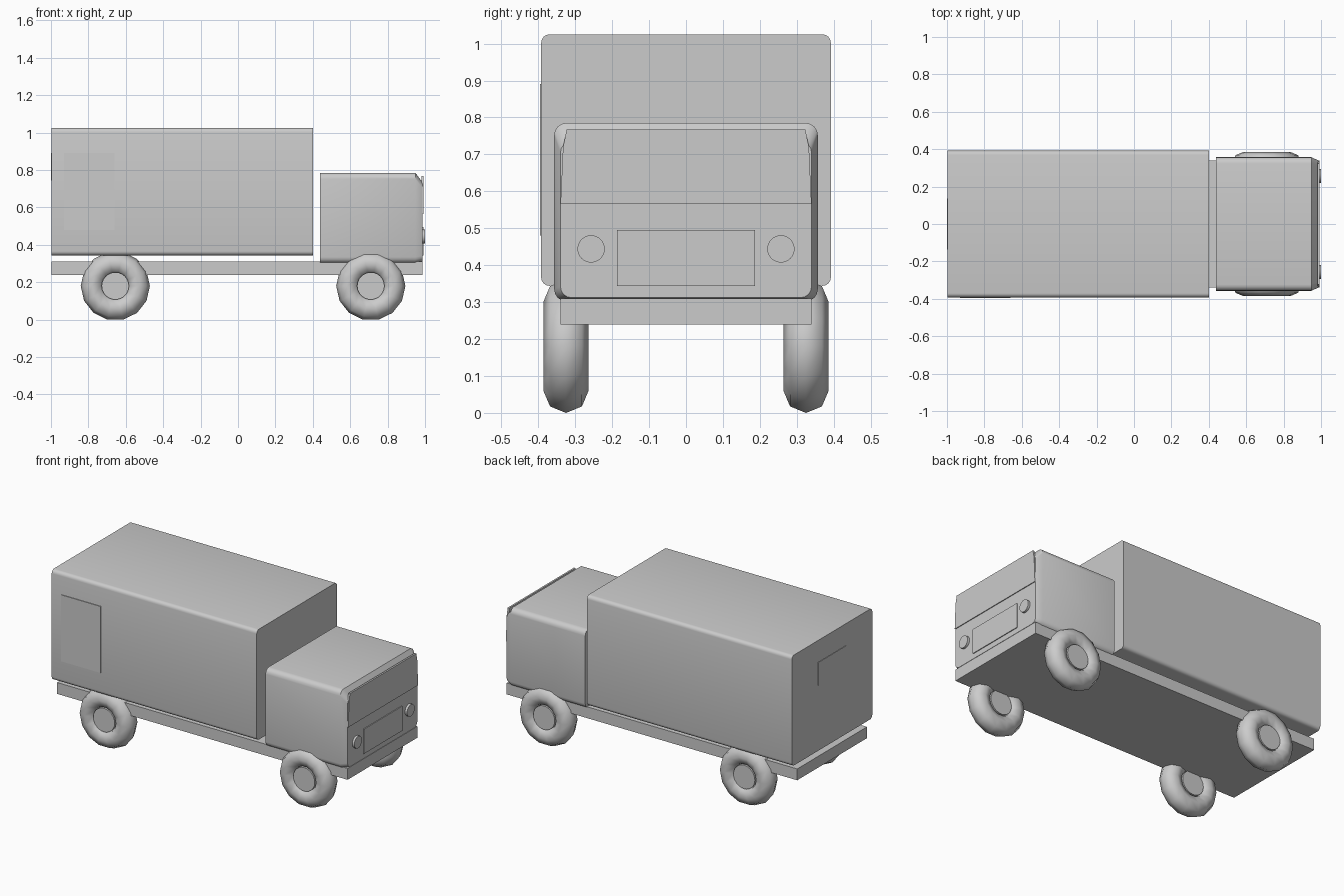
import bpy, bmesh, math

if "Cube" in bpy.data.objects:
    bpy.data.objects.remove(bpy.data.objects["Cube"])

def finish(name, bm, angle=None):
    bmesh.ops.recalc_face_normals(bm, faces=bm.faces)
    me = bpy.data.meshes.new(name)
    bm.to_mesh(me)
    bm.free()
    ob = bpy.data.objects.new(name, me)
    bpy.context.collection.objects.link(ob)
    if angle:
        bpy.ops.object.select_all(action='DESELECT')
        bpy.context.view_layer.objects.active = ob
        ob.select_set(True)
        bpy.ops.object.shade_smooth_by_angle(angle=math.radians(angle))
    return ob

def rounded_rect(x, hy, z0, z1, r, steps=4):
    pts = []
    for cy, cz, a0 in ((hy - r, z1 - r, 0), (r - hy, z1 - r, 90),
                       (r - hy, z0 + r, 180), (hy - r, z0 + r, 270)):
        for i in range(steps + 1):
            a = math.radians(a0 + 90 * i / steps)
            pts.append((x, cy + r * math.cos(a), cz + r * math.sin(a)))
    return pts

def loft(name, sections, angle=None):
    bm = bmesh.new()
    rings = [[bm.verts.new(p) for p in s] for s in sections]
    for a, b in zip(rings, rings[1:]):
        n = len(a)
        for i in range(n):
            bm.faces.new((a[i], a[(i + 1) % n], b[(i + 1) % n], b[i]))
    bm.faces.new(rings[0])
    bm.faces.new(rings[-1])
    return finish(name, bm, angle)

def box(name, x, y, z):
    return loft(name, [[(px, y[0], z[0]), (px, y[1], z[0]),
                        (px, y[1], z[1]), (px, y[0], z[1])] for px in x])

# Cargo body, cab and chassis
loft("cargo_box", [rounded_rect(x, 0.392, 0.344, 1.025, 0.022) for x in (-0.997, 0.402)], 40)
loft("cab", [rounded_rect(0.438, 0.357, 0.302, 0.785, 0.033),
             rounded_rect(0.948, 0.357, 0.302, 0.785, 0.033),
             rounded_rect(0.986, 0.34, 0.312, 0.735, 0.03)], 30)
box("chassis", (-0.997, 0.986), (-0.34, 0.34), (0.24, 0.31))

# Thin panels on the cargo body and front
box("side_door", (-0.93, -0.66), (-0.396, -0.385), (0.48, 0.89))
box("rear_panel", (-1.0, -0.99), (-0.135, 0.135), (0.745, 0.89))
box("grille", (0.98, 0.991), (-0.187, 0.187), (0.343, 0.495))
loft("windshield", [[(x, -0.34, 0.565), (x, 0.34, 0.565), (x, 0.333, 0.72),
                     (x, 0.323, 0.767), (x, -0.323, 0.767), (x, -0.333, 0.72)]
                    for x in (0.98, 0.991)])

# Headlights
for side, y in (("right", -0.257), ("left", 0.257)):
    loft("headlight_" + side,
         [[(x, y + 0.037 * math.cos(i * math.pi / 12), 0.444 + 0.037 * math.sin(i * math.pi / 12))
           for i in range(24)] for x in (0.97, 1.0)], 40)

# Wheels: low-poly torus tyre and a hub disc
def tyre(name, cx, cy, cz, major=0.124, minor=0.061, n=14, m=8):
    bm = bmesh.new()
    g = []
    for i in range(n):
        a = 2 * math.pi * i / n
        ring = []
        for j in range(m):
            b = 2 * math.pi * j / m
            r = major + minor * math.cos(b)
            ring.append(bm.verts.new((cx + r * math.cos(a), cy + minor * math.sin(b),
                                      cz + r * math.sin(a))))
        g.append(ring)
    for i in range(n):
        for j in range(m):
            k, l = (i + 1) % n, (j + 1) % m
            bm.faces.new((g[i][j], g[k][j], g[k][l], g[i][l]))
    finish(name, bm, 60)

for end, cx in (("rear", -0.656), ("front", 0.71)):
    for side, cy in (("right", -0.325), ("left", 0.325)):
        cz = 0.185 * math.cos(math.pi / 14)
        tyre(f"tyre_{end}_{side}", cx, cy, cz)
        loft(f"hub_{end}_{side}",
             [[(cx + 0.073 * math.cos(i * math.pi / 12), cy + d,
                cz + 0.073 * math.sin(i * math.pi / 12)) for i in range(24)]
              for d in (-0.045, 0.045)], 40)
